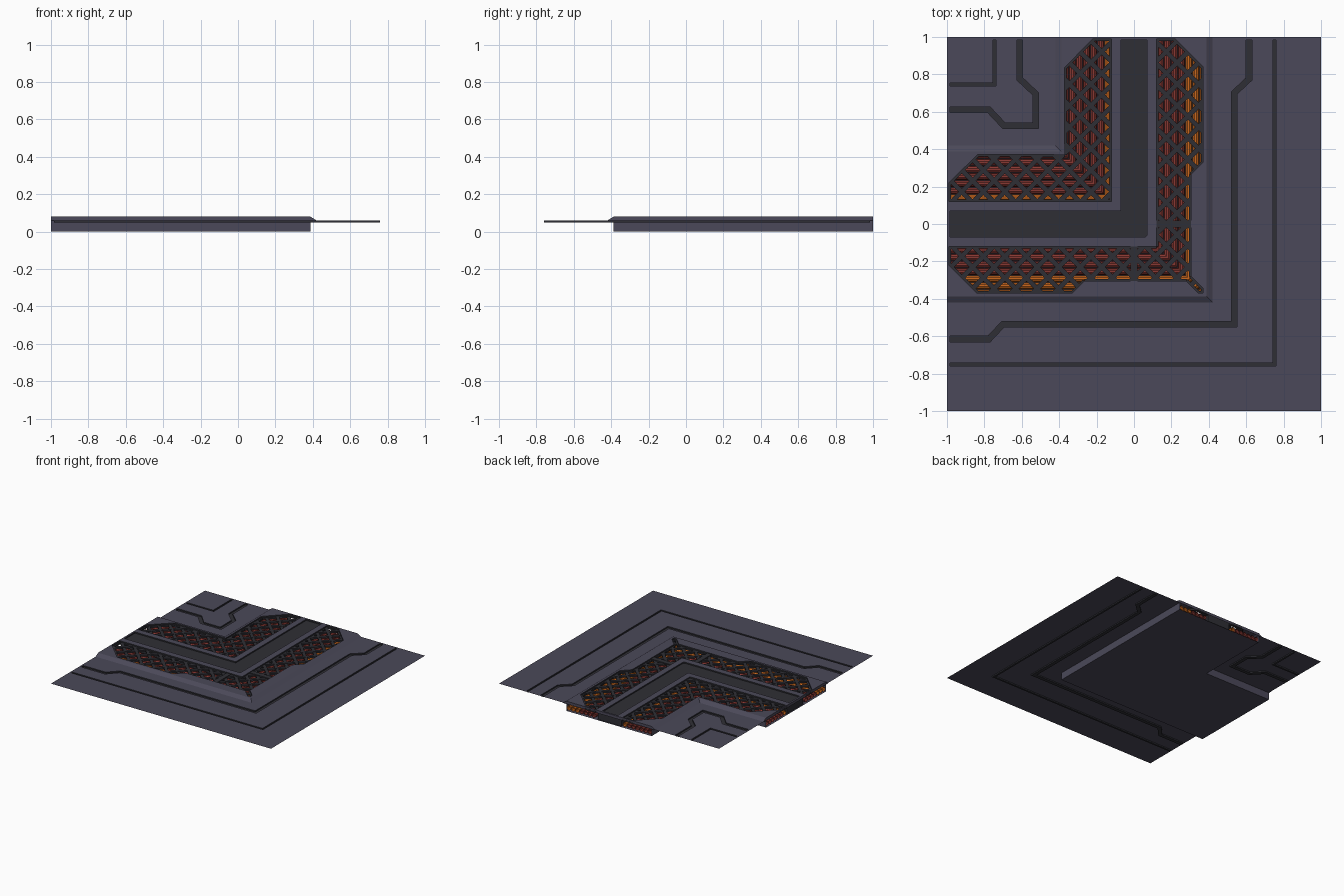
import bpy, math
from mathutils import Vector
from mathutils.geometry import tessellate_polygon

if "Cube" in bpy.data.objects:
    bpy.data.objects.remove(bpy.data.objects["Cube"])


def material(name, rgb):
    m = bpy.data.materials.new(name)
    m.diffuse_color = (*rgb, 1)
    m.use_nodes = True
    m.node_tree.nodes["Principled BSDF"].inputs["Base Color"].default_value = m.diffuse_color
    return m


PLATE = material("purple grey plate", (0.07, 0.066, 0.1))
DARK = material("dark metal", (0.028, 0.028, 0.035))
RED = material("dull red cable", (0.25, 0.04, 0.033))
ORANGE = material("orange cable", (0.6, 0.14, 0.013))


# ---- 2D helpers: the tile is symmetric about the line y = -x ----
def ell(d, end=1.0):
    """L-shaped path running parallel to the corner at offset d."""
    return [(-end, -d), (d, -d), (d, end)]


def sym(pts):
    """Complete a half path with its mirror image across y = -x."""
    return pts + [(-y, -x) for x, y in reversed(pts) if abs(x + y) > 1e-6]


def ccw(loop):
    area = sum(a[0] * b[1] - b[0] * a[1] for a, b in zip(loop, loop[1:] + loop[:1]))
    return loop if area > 0 else loop[::-1]


def ribbon(path, w):
    """Closed outline of a mitred strip of width w along a path."""
    p = [Vector(q) for q in path]
    left, right = [], []
    for i, q in enumerate(p):
        a = (q - p[i - 1]).normalized() if i else (p[1] - q).normalized()
        b = (p[i + 1] - q).normalized() if i < len(p) - 1 else a
        na, nb = Vector((-a.y, a.x)), Vector((-b.y, b.x))
        m = (na + nb).normalized()
        m = m * (w / 2 / m.dot(na))
        left.append(tuple(q + m))
        right.append(tuple(q - m))
    return ccw(left + right[::-1])


# ---- 3D helpers: collect faces, then make an object ----
class Part:
    def __init__(self):
        self.v, self.f = [], []

    def strip(self, lo, z0, hi, z1, closed=False):
        """Band between two paths, facing to the right of the path."""
        n, k = len(lo), len(self.v)
        self.v += [(x, y, z0) for x, y in lo] + [(x, y, z1) for x, y in hi]
        for i in range(n if closed else n - 1):
            j = (i + 1) % n
            self.f.append((k + i, k + j, k + n + j, k + n + i))
        return self

    def sheet(self, loops, z, up=True):
        """Flat sheet; loops after the first are holes."""
        k = len(self.v)
        pts = [(x, y, z) for lp in loops for x, y in lp]
        self.v += pts
        for t in tessellate_polygon([[Vector((x, y, 0)) for x, y in lp] for lp in loops]):
            a, b, c = (Vector(pts[i]) for i in t)
            if ((b - a).cross(c - a).z > 0) != up:
                t = t[::-1]
            self.f.append(tuple(k + i for i in t))
        return self

    def tray(self, loop, top, bottom, floor=True):
        lp = ccw(loop)[::-1]
        self.strip(lp, bottom, lp, top, True)
        return self.sheet([lp], bottom) if floor else self

    def prism(self, loop, z0, z1):
        lp = ccw(loop)
        return self.strip(lp, z0, lp, z1, True).sheet([lp], z1).sheet([lp], z0, False)

    def make(self, name, mat):
        me = bpy.data.meshes.new(name)
        me.from_pydata(self.v, [], self.f)
        me.materials.append(mat)
        ob = bpy.data.objects.new(name, me)
        bpy.context.collection.objects.link(ob)
        return ob


PANEL_Z, TOP_Z, EDGE = 0.06, 0.08, 0.388

# Engraved grooves in the two side panels
outer_grooves = [ribbon(ell(0.75, 0.985), 0.016),
                 ribbon(sym([(-0.985, -0.615), (-0.775, -0.615), (-0.7, -0.535), (0.535, -0.535)]), 0.03)]
inner_grooves = [ribbon(ell(-0.745, 0.985), 0.016),
                 ribbon(sym([(-0.985, 0.61), (-0.775, 0.61), (-0.695, 0.525), (-0.525, 0.525)]), 0.03)]
grooves = Part()
for g in outer_grooves + inner_grooves:
    grooves.tray(g, PANEL_Z, 0.05)
grooves.make("panel_grooves", DARK)

# Thin side panels
outer = [(-1, -1), (1, -1), (1, 1)] + ell(EDGE)[::-1]
inner = ell(-EDGE) + [(-1, 1)]
Part().sheet([outer] + outer_grooves, PANEL_Z).make("outer_panel", PLATE)
Part().sheet([inner] + inner_grooves, PANEL_Z).make("inner_panel", PLATE)

# Openings and centre strip of the raised walkway
outer_open = sym([(0.12, -0.12), (-0.99, -0.12), (-0.99, -0.22), (-0.84, -0.37), (-0.33, -0.37),
                  (-0.265, -0.305), (0.28, -0.305), (0.345, -0.37), (0.37, -0.37)])
inner_open = sym([(-0.12, 0.12), (-0.99, 0.12), (-0.99, 0.22), (-0.835, 0.372), (-0.37, 0.37)])
centre = sym([(-0.07, 0.07), (-0.985, 0.07), (-0.985, -0.07), (0.06, -0.07)])

# Raised walkway top, sloped borders and end lips
hull = ell(EDGE) + ell(-EDGE)[::-1]
top = Part().sheet([hull, outer_open, inner_open, centre], TOP_Z)
top.strip(ell(0.42), PANEL_Z, ell(EDGE), TOP_Z)
top.strip(ell(-0.42)[::-1], PANEL_Z, ell(-EDGE)[::-1], TOP_Z)
for lip in ([(0.42, 1), (-0.42, 1)], [(-1, 0.42), (-1, -0.42)]):
    top.strip(lip, 0.057, [(x * 0.924 if abs(x) < 1 else x, y * 0.924 if abs(y) < 1 else y) for x, y in lip], TOP_Z)
top.make("walkway_top", PLATE)

# Lower trough: floor and side walls, open at both ends
trough = Part().sheet([hull], 0, False)
trough.strip(ell(EDGE), 0, ell(EDGE), PANEL_Z)
trough.strip(ell(-EDGE)[::-1], 0, ell(-EDGE)[::-1], PANEL_Z)
trough.make("trough", PLATE)

# Dark recessed centre strip, spine below it and opening rims
Part().tray(centre, TOP_Z, 0.07).make("centre_strip", DARK)
spine = ell(0.105, 0.99) + ell(-0.105, 0.99)[::-1]
Part().strip(spine, 0.001, spine, 0.068, True).make("centre_spine", DARK)
Part().tray(outer_open, TOP_Z, 0.06, False).tray(inner_open, TOP_Z, 0.06, False).make("opening_rims", DARK)

# Diagonal grating clipped to the openings, with frame and cross bars
grate = Part()
for poly in (outer_open, inner_open):
    edges = list(zip(poly, poly[1:] + poly[:1]))
    for a, b in edges:
        grate.prism(ribbon([a, b], 0.022), 0.056, 0.069)
    for s in (1, -1):
        for k in range(-18, 18):
            c, hits = (k + 0.5) * 0.115, []
            for a, b in edges:
                fa, fb = a[0] - s * a[1] - c, b[0] - s * b[1] - c
                if (fa > 0) != (fb > 0):
                    hits.append(tuple(Vector(a).lerp(Vector(b), fa / (fa - fb))))
            hits.sort()
            for a, b in zip(hits[::2], hits[1::2]):
                if math.dist(a, b) > 0.01:
                    grate.prism(ribbon([a, b], 0.025), 0.058, 0.07 + 0.001 * s)
for bar in ([(0, -0.305), (0, -0.12)], [(0.12, 0), (0.305, 0)]):
    grate.prism(ribbon(bar, 0.04), 0.056, 0.075)
grate.make("grating", DARK)

# Bundles of cables lying in the trough
red, orange = Part(), Part()
R, SIDES = 0.0175, 10
for side in (1, -1):
    for k in range(7):
        d = side * (0.14 + 0.038 * k)
        cable = orange if d > 0.27 or -0.17 < d < 0 else red
        ring = [(d + R * math.cos(i * math.tau / SIDES), 0.025 + R * math.sin(i * math.tau / SIDES))
                for i in range(SIDES + 1)]
        for (d0, z0), (d1, z1) in zip(ring, ring[1:]):
            cable.strip(ell(d0, 0.995), z0, ell(d1, 0.995), z1)
red.make("red_cables", RED)
orange.make("orange_cables", ORANGE)
